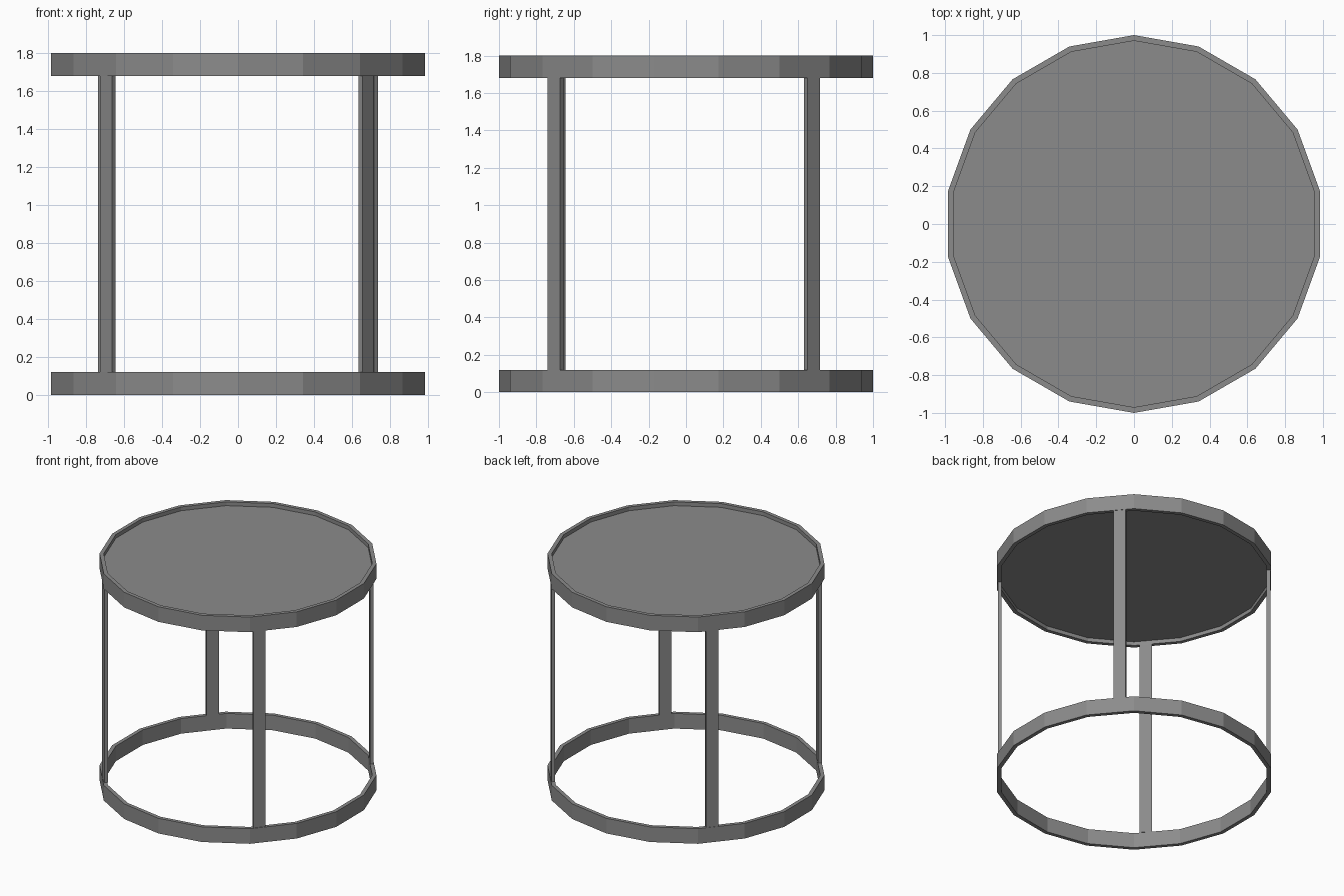
import bpy, bmesh, math
from mathutils import Matrix

if "Cube" in bpy.data.objects:
    bpy.data.objects.remove(bpy.data.objects["Cube"])

SIDES = 18
grey = bpy.data.materials.new("dark grey metal")
grey.diffuse_color = (0.26, 0.26, 0.26, 1)
grey.use_nodes = True
grey.node_tree.nodes["Principled BSDF"].inputs["Base Color"].default_value = grey.diffuse_color

def finish(name, bm):
    bmesh.ops.recalc_face_normals(bm, faces=bm.faces)
    mesh = bpy.data.meshes.new(name)
    bm.to_mesh(mesh)
    bm.free()
    mesh.materials.append(grey)
    ob = bpy.data.objects.new(name, mesh)
    bpy.context.collection.objects.link(ob)
    return ob

def circle(bm, r, z):
    step = 2 * math.pi / SIDES
    return [bm.verts.new((r * math.sin(i * step), r * math.cos(i * step), z))
            for i in range(SIDES)]

def ring(name, r_out, r_in, z0, z1):
    bm = bmesh.new()
    loops = [circle(bm, r, z) for r, z in
             ((r_out, z0), (r_out, z1), (r_in, z1), (r_in, z0))]
    for k in range(4):
        a, b = loops[k], loops[(k + 1) % 4]
        for i in range(SIDES):
            j = (i + 1) % SIDES
            bm.faces.new((a[i], a[j], b[j], b[i]))
    return finish(name, bm)

def disc(name, r, z0, z1):
    bm = bmesh.new()
    a, b = circle(bm, r, z0), circle(bm, r, z1)
    bm.faces.new(a)
    bm.faces.new(b)
    for i in range(SIDES):
        j = (i + 1) % SIDES
        bm.faces.new((a[i], a[j], b[j], b[i]))
    return finish(name, bm)

def leg(name, angle, facing):
    # flat upright bar, set in line with the ring wall
    r, thick, width, z0, z1 = 0.971, 0.027, 0.09, 0.12, 1.68
    a = math.radians(angle)
    bm = bmesh.new()
    m = (Matrix.Translation((r * math.cos(a), r * math.sin(a), (z0 + z1) / 2))
         @ Matrix.Rotation(math.radians(facing), 4, 'Z')
         @ Matrix.Diagonal((thick, width, z1 - z0, 1)))
    bmesh.ops.create_cube(bm, size=1, matrix=m)
    return finish(name, bm)

# Rings and recessed top
ring("base_ring", 1.0, 0.97, 0.0, 0.12)
ring("top_rim", 1.0, 0.97, 1.68, 1.80)
disc("table_top", 0.97, 1.71, 1.77)

# Four flat legs
leg("front_right_leg", -46, -40)
leg("back_right_leg", 44, 40)
leg("back_left_leg", 136, 140)
leg("front_left_leg", 225, 225)
